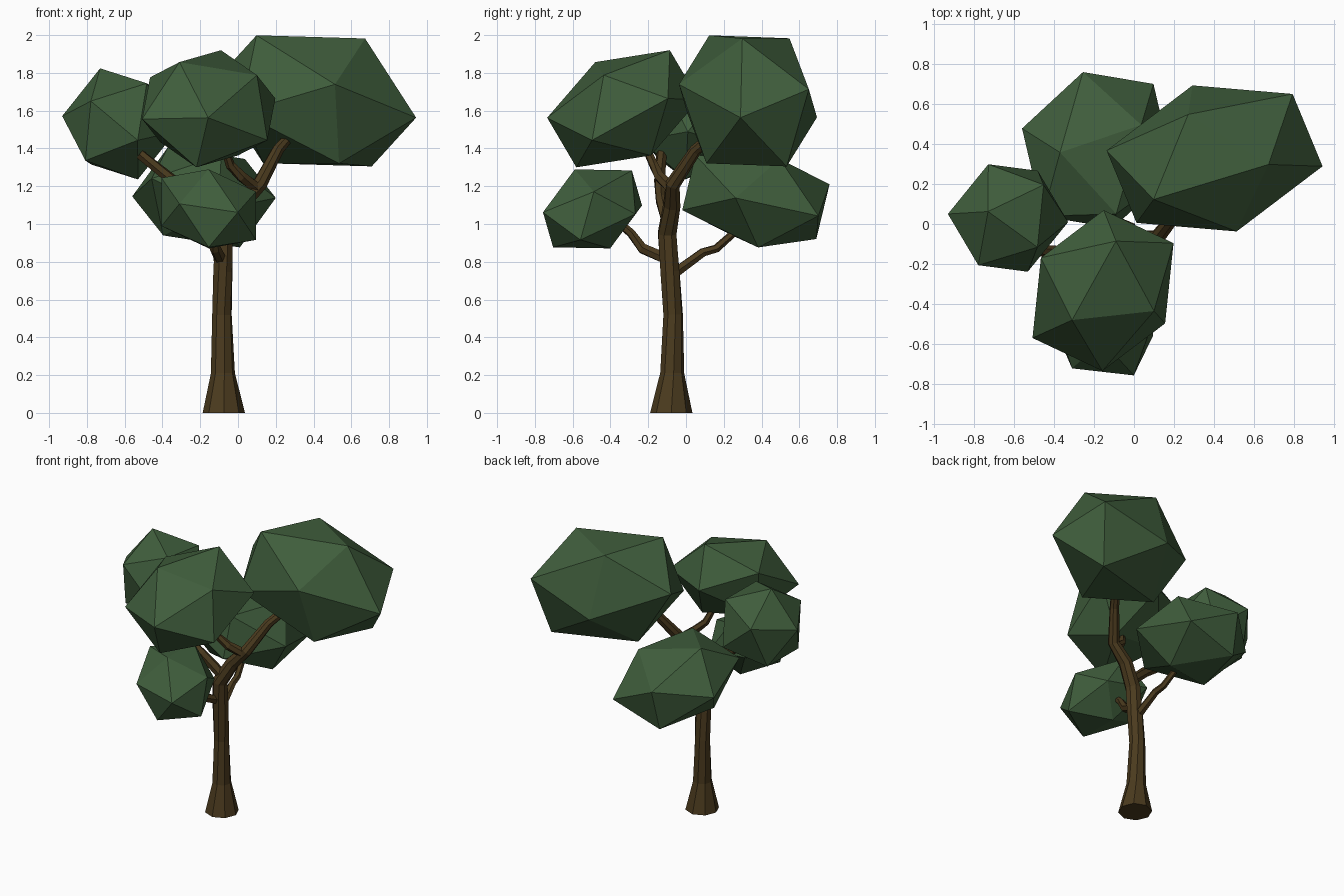
import bpy, bmesh, math
from mathutils import Vector

if "Cube" in bpy.data.objects:
    bpy.data.objects.remove(bpy.data.objects["Cube"])


def material(name, rgb):
    m = bpy.data.materials.new(name)
    m.diffuse_color = (*rgb, 1)
    m.use_nodes = True
    m.node_tree.nodes["Principled BSDF"].inputs["Base Color"].default_value = m.diffuse_color
    return m


GREEN = material("leaf_green", (0.05, 0.11, 0.045))
BROWN = material("bark_brown", (0.07, 0.043, 0.013))


def finish(name, bm, mat):
    bmesh.ops.recalc_face_normals(bm, faces=bm.faces)
    me = bpy.data.meshes.new(name)
    bm.to_mesh(me)
    bm.free()
    me.materials.append(mat)
    ob = bpy.data.objects.new(name, me)
    bpy.context.collection.objects.link(ob)


def foliage(name, centre, a, b, c):
    """Stretched icosahedron from its centre and one face (corner offsets)."""
    a, b, c, o = Vector(a), Vector(b), Vector(c), Vector(centre)
    k = (math.sqrt(5) - 1) / 2
    half = [a, b, c, (a + b) * k - c, (b + c) * k - a, (a + c) * k - b]
    bm = bmesh.new()
    for v in half:
        bm.verts.new(o + v)
        bm.verts.new(o - v)
    bmesh.ops.convex_hull(bm, input=bm.verts)
    finish(name, bm, GREEN)


def limb(name, points, sides=7, twist=0.12):
    """Tapered faceted tube through (x, y, z, radius) points."""
    bm = bmesh.new()
    pts = [Vector(p[:3]) for p in points]
    rings = []
    for i, p in enumerate(pts):
        d = (pts[min(i + 1, len(pts) - 1)] - pts[max(i - 1, 0)]).normalized()
        if i == 0 and p.z == 0:
            d = Vector((0, 0, 1))
        u = (Vector((1, 0, 0)) - d * d.x).normalized()
        w = d.cross(u)
        ring = []
        for j in range(sides):
            t = math.tau * j / sides + i * twist
            ring.append(bm.verts.new(p + (u * math.cos(t) + w * math.sin(t)) * points[i][3]))
        rings.append(ring)
    for r, s in zip(rings, rings[1:]):
        for j in range(sides):
            n = (j + 1) % sides
            bm.faces.new((r[j], r[n], s[n], s[j]))
    bm.faces.new(rings[0][::-1])
    bm.faces.new(rings[-1])
    finish(name, bm, BROWN)


# Trunk, bending into the main right-hand bough
limb("trunk", [(-0.075, -0.078, 0, 0.112), (-0.08, -0.073, 0.21, 0.064),
               (-0.085, -0.068, 0.52, 0.053), (-0.08, -0.085, 0.75, 0.054),
               (-0.075, -0.1, 0.95, 0.052), (0.01, -0.075, 1.1, 0.047),
               (0.115, -0.07, 1.21, 0.040), (0.21, 0.05, 1.39, 0.032),
               (0.32, 0.2, 1.52, 0.025)], sides=8)

# Branches, each ending inside its foliage clump
limb("left_branch", [(-0.06, -0.095, 1.0, 0.035), (-0.2, -0.13, 1.13, 0.034),
                     (-0.35, -0.14, 1.235, 0.03), (-0.52, -0.13, 1.37, 0.028)], sides=6)
limb("front_upper_branch", [(0.1, -0.075, 1.19, 0.034), (0.02, -0.14, 1.25, 0.03),
                            (-0.04, -0.17, 1.31, 0.025), (-0.08, -0.22, 1.42, 0.02)], sides=6)
limb("front_lower_branch", [(-0.09, -0.09, 0.81, 0.033), (-0.12, -0.23, 0.87, 0.03),
                            (-0.13, -0.29, 0.95, 0.024), (-0.14, -0.38, 1.03, 0.02)], sides=6)
limb("back_branch", [(-0.09, -0.06, 0.74, 0.03), (-0.11, 0.09, 0.85, 0.025),
                     (-0.12, 0.16, 0.87, 0.023), (-0.14, 0.25, 0.95, 0.02),
                     (-0.16, 0.32, 1.02, 0.018)], sides=6)

# Foliage clumps
foliage("right_foliage", (0.403, 0.328, 1.652),
        (-0.132, 0.22, 0.331), (0.27, -0.03, 0.33), (-0.305, -0.205, 0.347))
foliage("front_upper_foliage", (-0.155, -0.333, 1.61),
        (0.065, 0.2475, 0.31), (0.255, -0.1025, 0.178), (-0.155, -0.1475, 0.247))
foliage("left_foliage", (-0.63, 0.03, 1.53),
        (-0.10, 0.0325, 0.294), (0.178, 0.166, 0.194), (0.147, -0.146, 0.215))
foliage("front_lower_foliage", (-0.155, -0.495, 1.08),
        (0.25, 0.007, 0.091), (0.155, 0.227, -0.027), (0.25, -0.064, -0.164))
foliage("back_foliage", (-0.18, 0.37, 1.142),
        (-0.19, -0.012, 0.266), (-0.075, 0.39, 0.068), (-0.38, 0.108, 0.004))
